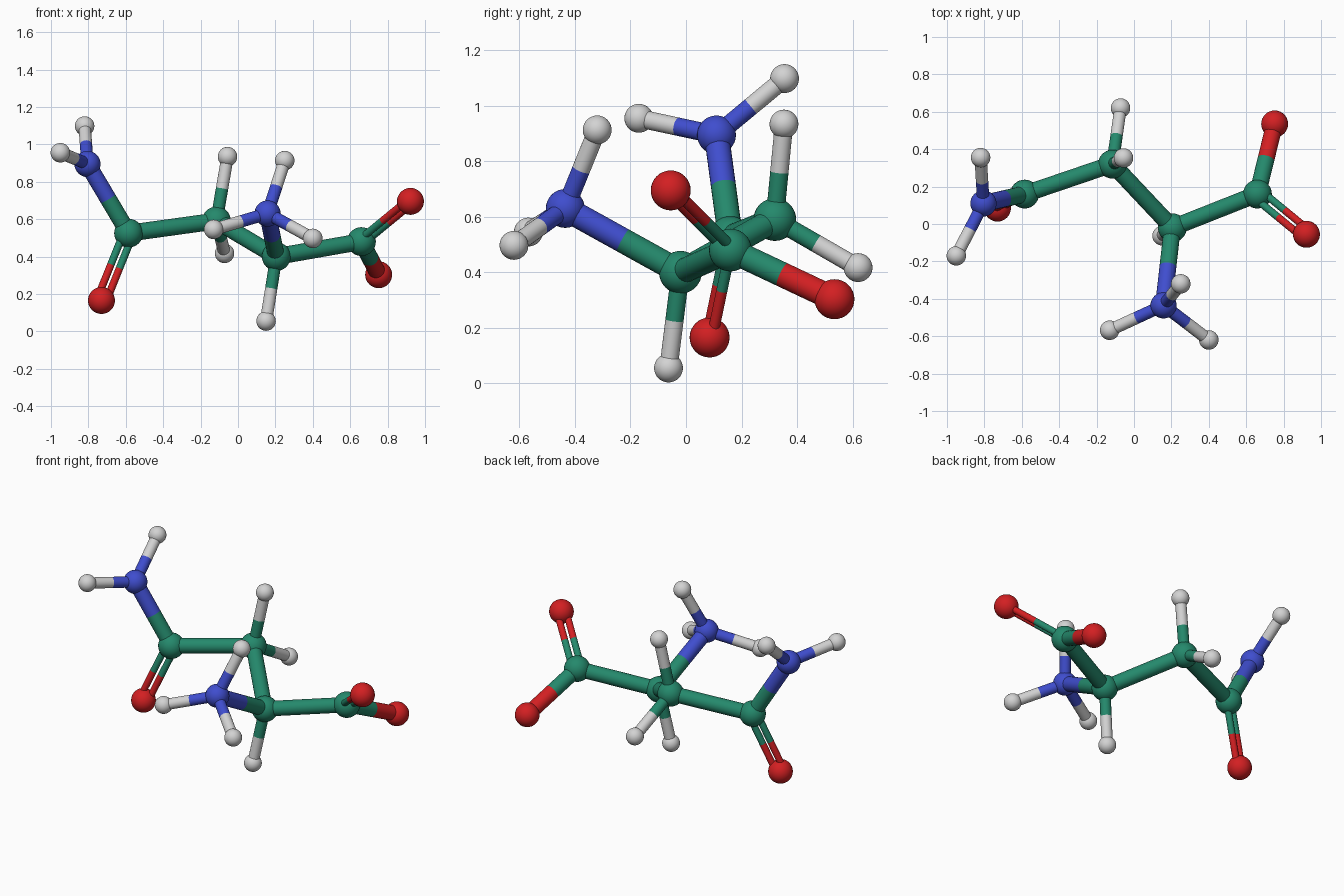
import bpy
import math
from mathutils import Vector

if "Cube" in bpy.data.objects:
    bpy.data.objects.remove(bpy.data.objects["Cube"], do_unlink=True)


def material(name, colour):
    mat = bpy.data.materials.new(name)
    mat.use_nodes = True
    mat.diffuse_color = (*colour, 1)
    mat.node_tree.nodes["Principled BSDF"].inputs["Base Color"].default_value = (*colour, 1)
    return mat


# Element kinds: ball radius and material
KINDS = {
    "carbon": (0.077, material("green", (0.018, 0.25, 0.15))),
    "nitrogen": (0.07, material("blue", (0.05, 0.075, 0.62))),
    "oxygen": (0.072, material("red", (0.65, 0.014, 0.016))),
    "hydrogen": (0.052, material("light grey", (0.65, 0.65, 0.65))),
}

# Ball centres
ATOMS = {
    "carbon_amide": (-0.585, 0.16, 0.525),
    "carbon_middle": (-0.115, 0.32, 0.59),
    "carbon_centre": (0.205, -0.02, 0.40),
    "carbon_acid": (0.66, 0.16, 0.48),
    "nitrogen_amide": (-0.805, 0.11, 0.895),
    "nitrogen_amine": (0.158, -0.435, 0.63),
    "oxygen_amide": (-0.73, 0.085, 0.165),
    "oxygen_acid_upper": (0.922, -0.055, 0.695),
    "oxygen_acid_lower": (0.752, 0.535, 0.303),
    "hydrogen_amide_back": (-0.82, 0.355, 1.098),
    "hydrogen_amide_front": (-0.95, -0.17, 0.955),
    "hydrogen_middle_upper": (-0.056, 0.353, 0.934),
    "hydrogen_middle_lower": (-0.072, 0.62, 0.417),
    "hydrogen_centre": (0.15, -0.063, 0.055),
    "hydrogen_amine_top": (0.25, -0.32, 0.913),
    "hydrogen_amine_right": (-0.13, -0.568, 0.545),
    "hydrogen_amine_left": (0.40, -0.62, 0.497),
}

# Thick single bonds
SINGLE = [
    ("carbon_amide", "carbon_middle"),
    ("carbon_middle", "carbon_centre"),
    ("carbon_centre", "carbon_acid"),
    ("carbon_amide", "nitrogen_amide"),
    ("carbon_centre", "nitrogen_amine"),
    ("carbon_acid", "oxygen_acid_lower"),
]
# Thinner bonds to hydrogen
HYDROGEN = [
    ("nitrogen_amide", "hydrogen_amide_back"),
    ("nitrogen_amide", "hydrogen_amide_front"),
    ("carbon_middle", "hydrogen_middle_upper"),
    ("carbon_middle", "hydrogen_middle_lower"),
    ("carbon_centre", "hydrogen_centre"),
    ("nitrogen_amine", "hydrogen_amine_top"),
    ("nitrogen_amine", "hydrogen_amine_right"),
    ("nitrogen_amine", "hydrogen_amine_left"),
]
# Double bonds, with a third ball that fixes the plane of the pair
DOUBLE = [
    ("carbon_amide", "oxygen_amide", "carbon_middle"),
    ("carbon_acid", "oxygen_acid_upper", "oxygen_acid_lower"),
]


def kind(atom):
    return KINDS[atom.split("_")[0]]


def finish(name, mat):
    obj = bpy.context.object
    obj.name = name
    obj.data.materials.append(mat)
    bpy.ops.object.shade_smooth_by_angle(angle=math.radians(40))


def rod(name, start, end, radius, mat):
    span = end - start
    bpy.ops.mesh.primitive_cylinder_add(
        vertices=24, radius=radius, depth=span.length, location=(start + end) / 2,
        rotation=span.to_track_quat("Z", "Y").to_euler())
    finish(name, mat)


def bond(a, b, radius, offset=Vector()):
    # Two half rods, each in the colour of its own ball
    start, end = Vector(ATOMS[a]) + offset, Vector(ATOMS[b]) + offset
    middle = (start + end) / 2
    rod(f"bond_{a}_to_{b}", start, middle, radius, kind(a)[1])
    rod(f"bond_{b}_to_{a}", middle, end, radius, kind(b)[1])


# Balls
for atom, centre in ATOMS.items():
    size, mat = kind(atom)
    bpy.ops.mesh.primitive_uv_sphere_add(segments=32, ring_count=16, radius=size, location=centre)
    finish(atom, mat)

# Bonds
for a, b in SINGLE:
    bond(a, b, 0.045)
for a, b in HYDROGEN:
    bond(a, b, 0.033)
for a, b, neighbour in DOUBLE:
    along = (Vector(ATOMS[b]) - Vector(ATOMS[a])).normalized()
    side = Vector(ATOMS[neighbour]) - Vector(ATOMS[a])
    side = (side - along * side.dot(along)).normalized()
    for sign in (-1, 1):
        bond(a, b, 0.02, side * 0.026 * sign)
